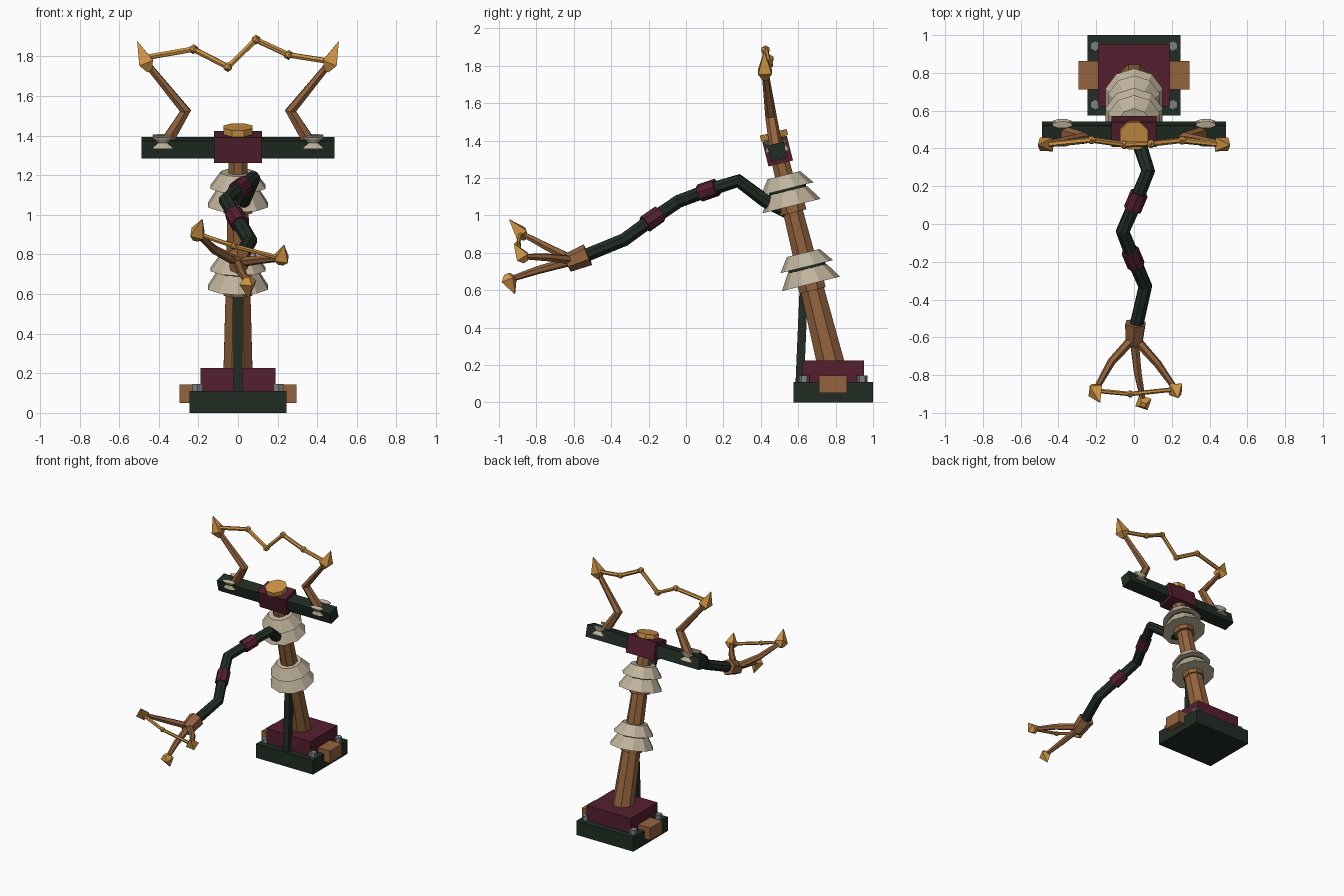
import bpy, bmesh
from math import sin, cos, pi
from mathutils import Vector, Matrix

cube = bpy.data.objects.get("Cube")
if cube:
    bpy.data.objects.remove(cube)


def material(name, rgb):
    m = bpy.data.materials.new(name)
    m.use_nodes = True
    col = (*rgb, 1)
    m.diffuse_color = col
    m.node_tree.nodes["Principled BSDF"].inputs["Base Color"].default_value = col
    return m


GREEN = material("dark green", (0.015, 0.026, 0.018))
MAROON = material("maroon", (0.09, 0.014, 0.028))
COPPER = material("copper brown", (0.29, 0.125, 0.047))
GOLD = material("gold", (0.63, 0.3, 0.06))
CREAM = material("cream ceramic", (0.52, 0.45, 0.33))
STEEL = material("grey steel", (0.2, 0.22, 0.22))
LEAN = 0.245


def finish(name, bm, mat):
    bmesh.ops.recalc_face_normals(bm, faces=bm.faces)
    me = bpy.data.meshes.new(name)
    bm.to_mesh(me)
    bm.free()
    me.materials.append(mat)
    ob = bpy.data.objects.new(name, me)
    bpy.context.collection.objects.link(ob)
    return ob


def box(name, centre, size, mat, tilt=0.0):
    bm = bmesh.new()
    mtx = Matrix.Translation(centre) @ Matrix.Rotation(tilt, 4, 'X') @ Matrix.Diagonal((*size, 1))
    bmesh.ops.create_cube(bm, size=1, matrix=mtx)
    return finish(name, bm, mat)


def ball(name, centre, r, mat):
    bm = bmesh.new()
    bmesh.ops.create_icosphere(bm, subdivisions=1, radius=r, matrix=Matrix.Translation(centre))
    return finish(name, bm, mat)


def sweep(name, pts, radii, n, mat, flat=1.0):
    """Faceted tube along points, with one radius per point."""
    pts = [Vector(p) for p in pts]
    if not isinstance(radii, (list, tuple)):
        radii = [radii] * len(pts)
    bm, rings = bmesh.new(), []
    t0, q = Vector((0, 0, 1)), None
    for i, p in enumerate(pts):
        a = (p - pts[i - 1]).normalized() if i else Vector()
        b = (pts[i + 1] - p).normalized() if i < len(pts) - 1 else Vector()
        t = (a + b).normalized()
        turn = t0.rotation_difference(t)
        q = turn @ q if q else turn
        t0 = t
        angles = [2 * pi * (k + 0.5) / n for k in range(n)]
        rings.append([bm.verts.new(p + q @ Vector((cos(w), flat * sin(w), 0)) * radii[i])
                      for w in angles])
    for lo, hi in zip(rings, rings[1:]):
        for k in range(n):
            bm.faces.new((lo[k], lo[k - 1], hi[k - 1], hi[k]))
    bm.faces.new(rings[0])
    bm.faces.new(rings[-1])
    return finish(name, bm, mat)


def spike(name, base, apex, mat=GOLD, r=0.052):
    base, apex = Vector(base), Vector(apex)
    back = base - (apex - base) * 0.4
    sweep(name, [back, base, apex], [0.018, r, 0.002], 4, mat)


def axis(z):
    """Point on the leaning column's centre line."""
    return Vector((0, 0.77 - 0.249 * (z - 0.225), z))


# Base with plinth, side blocks and corner bolts
box("base_slab", (0, 0.787, 0.055), (0.49, 0.425, 0.11), GREEN)
box("base_plinth", (0, 0.787, 0.168), (0.38, 0.33, 0.115), MAROON)
for side, s in (("left", 1), ("right", -1)):
    box(side + "_side_block", (0.235 * s, 0.787, 0.097), (0.12, 0.15, 0.095), COPPER)
    for end, y in (("front", 0.632), ("back", 0.942)):
        sweep(f"{side}_{end}_bolt", [(0.205 * s, y, 0.1), (0.205 * s, y, 0.145)], 0.028, 6, STEEL)

# Leaning column, brace and collars
sweep("column", [axis(0.15), axis(0.6), axis(1.34)], [0.081, 0.068, 0.05], 8, COPPER)
sweep("front_brace", [(0, 0.608, 0.1), (0, 0.632, 0.66)], 0.032, 4, GREEN)

# Stacked insulators
for name, z in (("lower", 0.634), ("upper", 1.05)):
    sweep(name + "_collar", [axis(z - 0.035), axis(z + 0.02)], 0.078, 8, COPPER)
    sweep(name + "_bottom_skirt", [axis(z), axis(z + 0.08)], [0.16, 0.108], 10, CREAM)
    sweep(name + "_spacer", [axis(z + 0.075), axis(z + 0.1)], 0.104, 16, GREEN)
    sweep(name + "_top_skirt", [axis(z + 0.092), axis(z + 0.165)], [0.145, 0.09], 10, CREAM)

# Crossbar, hub and cap
box("crossbar", (0, 0.488, 1.34), (0.975, 0.09, 0.09), GREEN, LEAN)
box("crossbar_hub", (0, 0.49, 1.343), (0.24, 0.135, 0.135), MAROON, LEAN)
sweep("cap_neck", [axis(1.38), axis(1.42)], 0.062, 8, GOLD)
sweep("cap_disc", [axis(1.412), axis(1.444)], 0.08, 8, GOLD)

# Raised arms with spool mounts and spiked tips
for side, s in (("left", 1), ("right", -1)):
    for end, y, z in (("front", 0.435, 1.365), ("back", 0.532, 1.375)):
        tilt = Vector((0, -0.007, 0.029))
        c = Vector((0.38 * s, y, z))
        sweep(f"{side}_{end}_spool", [c - tilt, c - tilt * 0.8, c, c + tilt * 0.8, c + tilt],
              [0.055, 0.053, 0.022, 0.053, 0.055], 8, CREAM, 0.35)
    sweep(side + "_arm", [(0.365 * s, 0.482, 1.36), (0.265 * s, 0.455, 1.525), (0.47 * s, 0.422, 1.775)],
          [0.036, 0.031, 0.018], 6, COPPER)
    spike(side + "_arm_tip", (0.464 * s, 0.422, 1.768), (0.508 * s, 0.418, 1.875))


# Jagged wire between the arm tips
def wire(name, pts, r):
    for i, (a, b) in enumerate(zip(pts, pts[1:])):
        sweep(f"{name}_rod_{i + 1}", [a, b], r, 6, GOLD)
    for i, p in enumerate(pts[1:-1]):
        ball(f"{name}_bead_{i + 1}", p, r * 1.7, GOLD)


wire("top_wire", [(-0.465, 0.42, 1.795), (-0.225, 0.445, 1.837), (-0.05, 0.42, 1.747),
                  (0.09, 0.425, 1.885), (0.255, 0.443, 1.808), (0.465, 0.42, 1.775)], 0.015)

# Hanging cable with two bands
cable = [Vector(p) for p in [
    (0, 0.54, 1.02), (0.03, 0.42, 1.08), (0.075, 0.28, 1.185), (0.01, 0.12, 1.135),
    (-0.06, -0.04, 1.075), (-0.005, -0.18, 0.98), (0.06, -0.33, 0.87), (0.01, -0.55, 0.78)]]
sweep("cable", cable, 0.038, 8, GREEN)
for name, i in (("upper", 3), ("lower", 5)):
    d = (cable[i + 1] - cable[i - 1]).normalized() * 0.05
    sweep(name + "_cable_band", [cable[i] - d, cable[i] + d], 0.048, 8, MAROON)

# Claw at the cable end
sweep("claw_socket", [(0.008, -0.525, 0.79), (0.0, -0.635, 0.745)], [0.06, 0.05], 6, COPPER)
root = (0, -0.6, 0.76)
claws = {
    "left": ((0.125, -0.74, 0.775), (0.22, -0.875, 0.78), (0.232, -0.92, 0.848)),
    "right": ((-0.12, -0.73, 0.825), (-0.205, -0.882, 0.905), (-0.18, -0.945, 0.978)),
    "bottom": ((0.02, -0.79, 0.708), (0.05, -0.945, 0.657), (0.055, -0.915, 0.58)),
}
for name, (mid, end, apex) in claws.items():
    sweep(name + "_prong", [root, mid, end], [0.026, 0.022, 0.015], 6, COPPER)
    spike(name + "_prong_tip", end, apex, r=0.048)
wire("claw_wire", [claws["right"][1], (-0.02, -0.9, 0.842), claws["left"][1]], 0.012)
